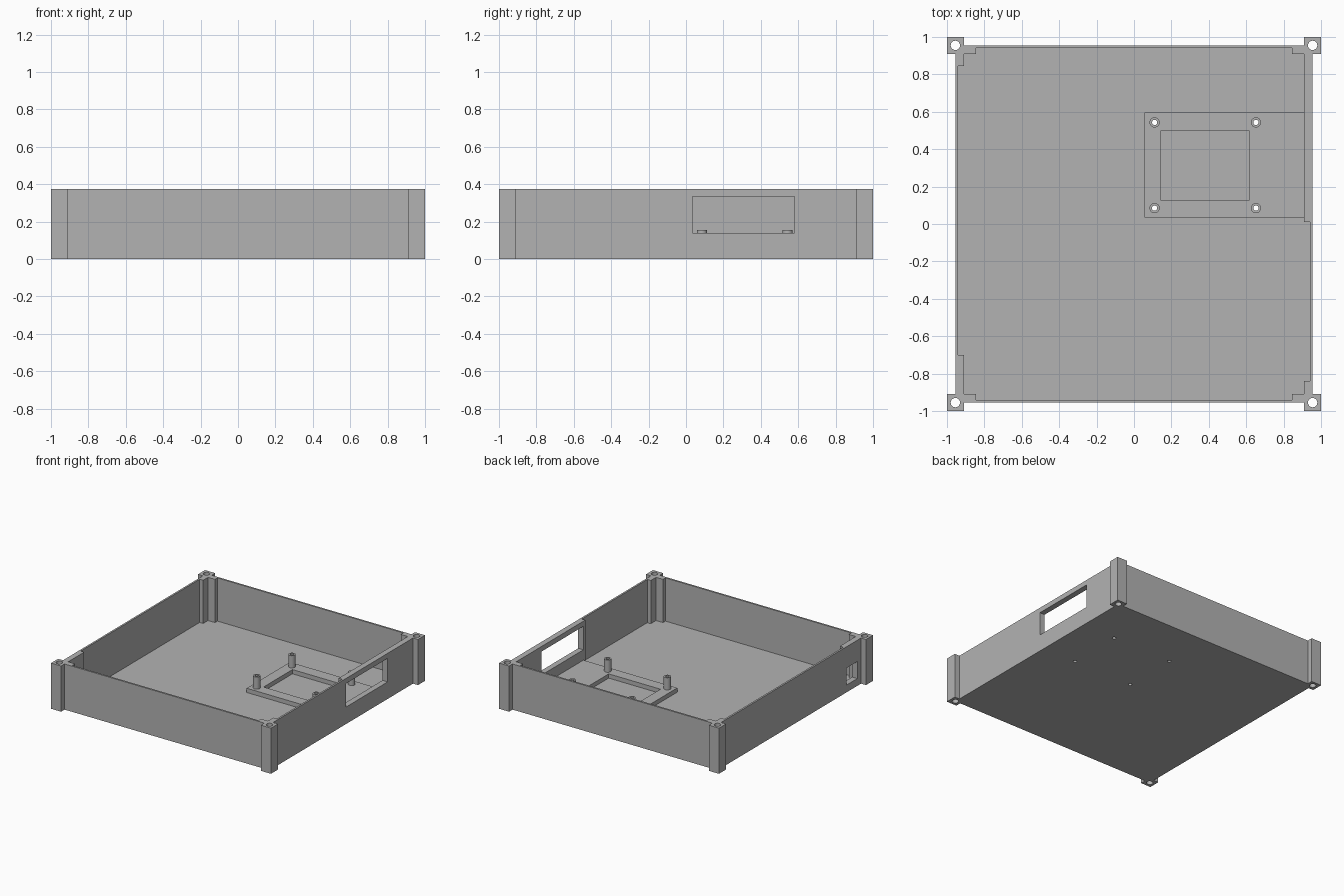
import bpy
import bmesh
from mathutils import Matrix

if "Cube" in bpy.data.objects:
    bpy.data.objects.remove(bpy.data.objects["Cube"], do_unlink=True)

HEIGHT, FLOOR = 0.375, 0.02
OUTER, INNER, POST = 0.955, 0.94, 0.908

grey = bpy.data.materials.new("plain grey")
grey.use_nodes = True
colour = (0.45, 0.45, 0.45, 1)
grey.diffuse_color = colour
grey.node_tree.nodes["Principled BSDF"].inputs["Base Color"].default_value = colour


def finish(name, bm):
    bmesh.ops.recalc_face_normals(bm, faces=bm.faces)
    mesh = bpy.data.meshes.new(name)
    bm.to_mesh(mesh)
    bm.free()
    mesh.materials.append(grey)
    obj = bpy.data.objects.new(name, mesh)
    bpy.context.collection.objects.link(obj)
    return obj


def prism(name, outline, low, high):
    bm = bmesh.new()
    face = bm.faces.new([bm.verts.new((x, y, low)) for x, y in outline])
    top = bmesh.ops.extrude_face_region(bm, geom=[face])["geom"]
    verts = [v for v in top if isinstance(v, bmesh.types.BMVert)]
    bmesh.ops.translate(bm, verts=verts, vec=(0, 0, high - low))
    return finish(name, bm)


def box(name, x, y, z):
    return prism(name, [(x[0], y[0]), (x[1], y[0]), (x[1], y[1]), (x[0], y[1])], *z)


def cylinder(name, x, y, radius, low, high):
    bm = bmesh.new()
    bmesh.ops.create_cone(bm, cap_ends=True, segments=32, radius1=radius, radius2=radius,
                          depth=high - low,
                          matrix=Matrix.Translation((x, y, (low + high) / 2)))
    return finish(name, bm)


def combine(target, tool, operation):
    tool.hide_render = True
    mod = target.modifiers.new(operation.lower(), "BOOLEAN")
    mod.operation, mod.object, mod.solver = operation, tool, "EXACT"
    bpy.context.view_layer.objects.active = target
    bpy.ops.object.modifier_apply(modifier=mod.name)
    bpy.data.objects.remove(tool, do_unlink=True)


def corner_outline(wall, edge, lengths):
    """Closed outline with a stepped corner in each quadrant."""
    points = []
    for sx, sy, along_x, along_y in lengths:
        steps = [(wall, along_y), (edge, along_y), (edge, edge), (along_x, edge), (along_x, wall)]
        if sx * sy < 0:
            steps.reverse()
        points += [(sx * x, sy * y) for x, y in steps]
    return points


# Tray body with square corner posts
quadrants = [(1, 1), (-1, 1), (-1, -1), (1, -1)]
tray = prism("tray", corner_outline(OUTER, 1.0, [(*q, POST, POST) for q in quadrants]), 0, HEIGHT)

# Cavity, leaving thicker wall sections beside the corners
thick_lengths = [0.01, 0.845, 0.70, 0.84]
cavity = corner_outline(INNER, POST, [(*q, 0.845, t) for q, t in zip(quadrants, thick_lengths)])
combine(tray, prism("cavity cutter", cavity, FLOOR, 1), "DIFFERENCE")

# Openings in the side walls
combine(tray, box("large opening cutter", (0.85, 1.1), (0.035, 0.58), (0.14, 0.333)), "DIFFERENCE")
combine(tray, box("small opening cutter", (-1.1, -0.85), (-0.86, -0.72), (0.06, 0.20)), "DIFFERENCE")

# Raised mounting frame on the floor
frame = box("mounting_frame", (0.055, 0.92), (0.035, 0.597), (FLOOR - 0.01, 0.055))
combine(frame, box("frame cutter", (0.145, 0.615), (0.125, 0.50), (-0.1, 0.2)), "DIFFERENCE")
combine(tray, frame, "UNION")

# Hollow standoffs
mounts = [(x, y) for x in (0.11, 0.652) for y in (0.085, 0.543)]
for x, y in mounts:
    combine(tray, cylinder("standoff", x, y, 0.027, 0.01, 0.155), "UNION")
for x, y in mounts:
    combine(tray, cylinder("standoff hole cutter", x, y, 0.014, -0.1, 0.5), "DIFFERENCE")

# Screw holes through the posts
for sx, sy in quadrants:
    combine(tray, cylinder("post hole cutter", sx * 0.955, sy * 0.955, 0.025, -0.1, 0.5), "DIFFERENCE")

# Smooth round parts, sharp box edges
bpy.ops.object.select_all(action="DESELECT")
tray.select_set(True)
bpy.context.view_layer.objects.active = tray
bpy.ops.object.shade_smooth_by_angle()
